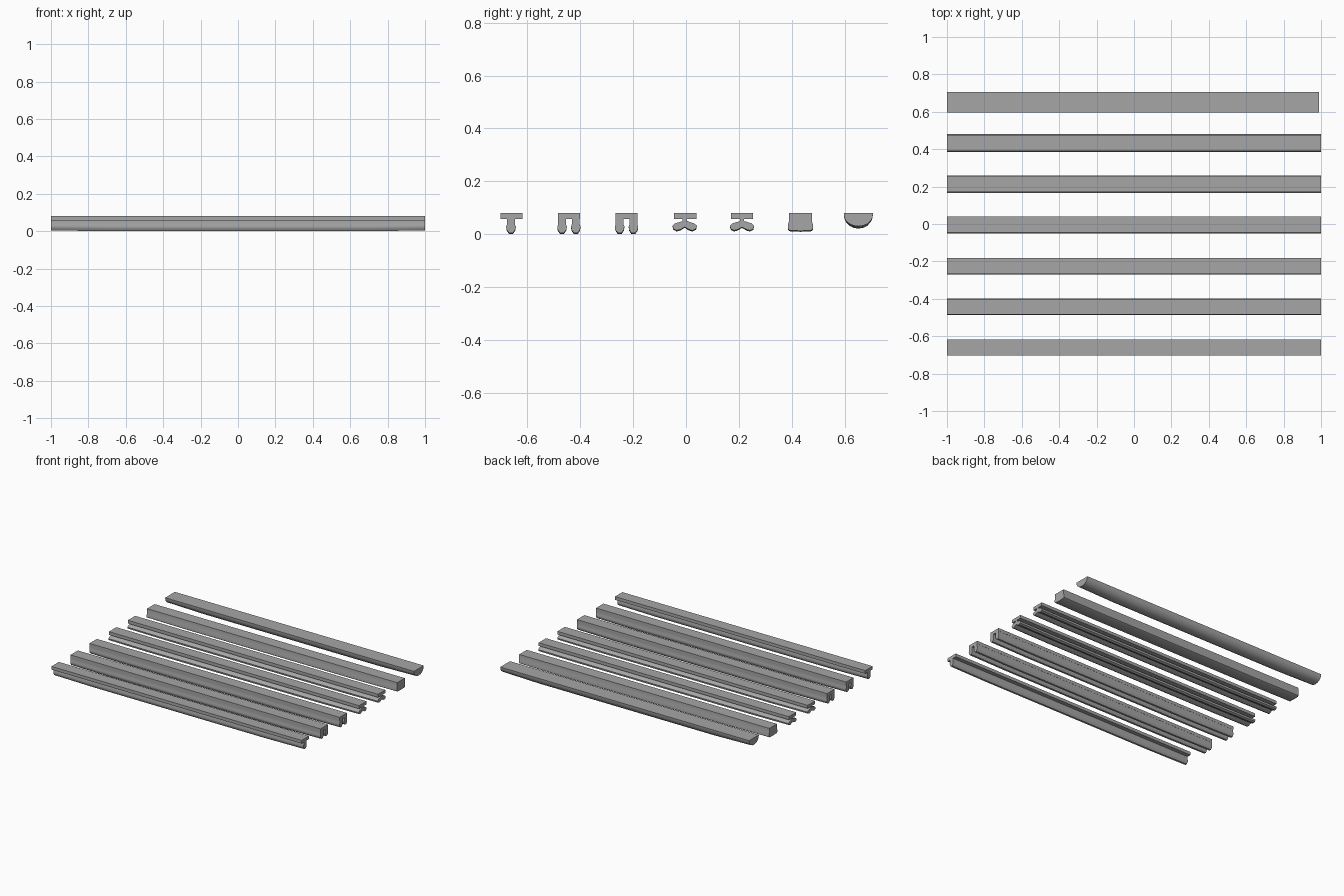
import bpy
import bmesh
from math import radians

cube = bpy.data.objects.get("Cube")
if cube:
    bpy.data.objects.remove(cube, do_unlink=True)

grey = bpy.data.materials.new("plain grey")
grey.use_nodes = True
colour = (0.38, 0.38, 0.38, 1)
grey.diffuse_color = colour
grey.node_tree.nodes["Principled BSDF"].inputs["Base Color"].default_value = colour

TOP, UNDER = 0.08, 0.057


def mirrored(half):
    """Close a half profile (y, z) across its centre line."""
    return half + [(-y, z) for y, z in reversed(half) if y > 0]


def extrude(name, profile, y0, z0=TOP, end=1.0, x1=1.0):
    """Loft a profile along x; below z0 the ends are shallower by a factor."""
    bm = bmesh.new()
    stations = [(-1, end), (-0.7, 1), (0.7, 1), (x1, end)]
    if end == 1:
        stations = [stations[0], stations[-1]]
    rings = []
    for x, k in stations:
        rings.append([bm.verts.new((x, y0 + y, z0 + (z - z0) * k))
                      for y, z in profile])
    n = len(profile)
    for a, b in zip(rings, rings[1:]):
        for i in range(n):
            j = (i + 1) % n
            bm.faces.new((a[i], a[j], b[j], b[i]))
    bm.faces.new(rings[0])
    bm.faces.new(rings[-1])
    bmesh.ops.recalc_face_normals(bm, faces=bm.faces)
    mesh = bpy.data.meshes.new(name)
    bm.to_mesh(mesh)
    bm.free()
    mesh.materials.append(grey)
    obj = bpy.data.objects.new(name, mesh)
    bpy.context.collection.objects.link(obj)
    bpy.ops.object.select_all(action='DESELECT')
    obj.select_set(True)
    bpy.context.view_layer.objects.active = obj
    bpy.ops.object.shade_smooth_by_angle(angle=radians(40))
    return obj


plate = mirrored([(0.042, TOP), (0.042, UNDER)])
leg = mirrored([(0.015, UNDER), (0.015, 0.035), (0.018, 0.026),
                (0.016, 0.013), (0.007, 0.0)])
wings = mirrored([(0, 0.052), (0.015, 0.047), (0.036, 0.040), (0.046, 0.030),
                  (0.043, 0.017), (0.030, 0.010), (0.016, 0.014), (0, 0.024)])
neck = mirrored([(0.008, UNDER), (0.008, 0.035)])

# Flat top plates of the five slim rails
for i, y in enumerate((-0.66, -0.443, -0.225, -0.003, 0.212)):
    extrude(f"rail_{i + 1}_plate", plate, y)

# Single-legged rail
extrude("rail_1_leg", leg, -0.662, UNDER, 0.92)

# Two-legged rails
for i, y in ((2, -0.443), (3, -0.225)):
    for side, dy in (("back", 0.026), ("front", -0.026)):
        extrude(f"rail_{i}_{side}_leg", leg, y + dy, UNDER, 0.92)

# Rails with a drooping two-lobed foot
for i, y in ((4, -0.005), (5, 0.212)):
    extrude(f"rail_{i}_neck", neck, y)
    extrude(f"rail_{i}_foot", wings, y, 0.05, 0.9)

# Solid rail with a slightly flared base
block = mirrored([(0.043, TOP), (0.044, 0.045), (0.048, 0.032),
                  (0.047, 0.016), (0.040, 0.011), (0, 0.009)])
extrude("rail_6_block", block, 0.433, TOP, 0.95)

# Half-round rail
half_round = mirrored([(0.055, TOP), (0.054, 0.062), (0.047, 0.046),
                       (0.034, 0.032), (0.018, 0.024), (0, 0.021)])
extrude("rail_7_half_round", half_round, 0.652, TOP, 0.85, 0.99)
